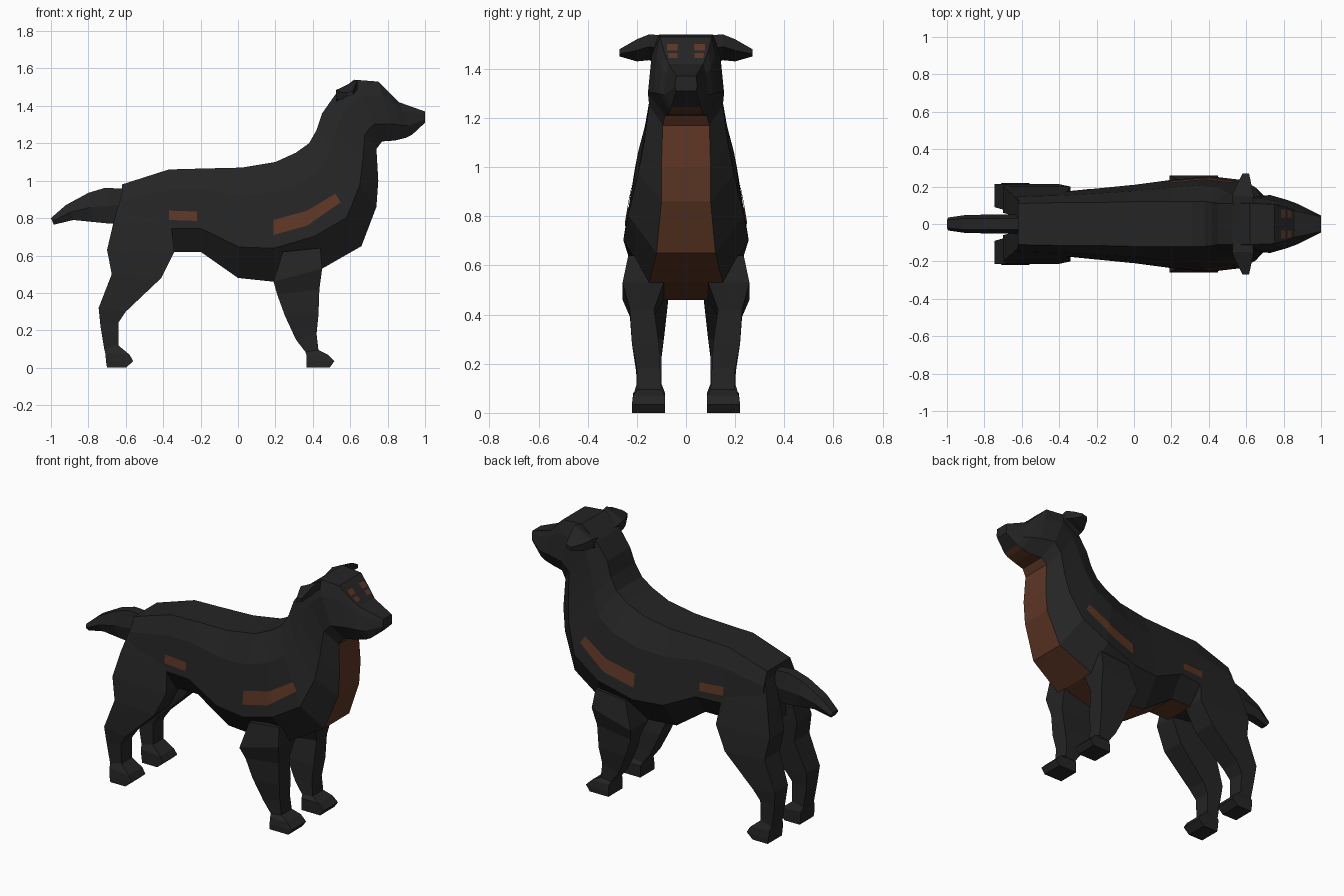
import bpy, bmesh
from mathutils import Vector
from mathutils.bvhtree import BVHTree

if "Cube" in bpy.data.objects:
    bpy.data.objects.remove(bpy.data.objects["Cube"])


def material(name, rgb):
    m = bpy.data.materials.new(name)
    m.diffuse_color = (*rgb, 1)
    m.use_nodes = True
    m.node_tree.nodes["Principled BSDF"].inputs["Base Color"].default_value = m.diffuse_color
    return m


BLACK = material("charcoal fur", (0.018, 0.018, 0.018))
TAN = material("tan fur", (0.11, 0.037, 0.018))


def make(name, bm, mats):
    me = bpy.data.meshes.new(name)
    bm.to_mesh(me)
    for m in mats:
        me.materials.append(m)
    ob = bpy.data.objects.new(name, me)
    bpy.context.collection.objects.link(ob)
    return ob


def loft(rings, tan=lambda ring, side: False):
    """Skin a list of equal-length point rings, with capped ends."""
    bm = bmesh.new()
    vs = [[bm.verts.new(p) for p in r] for r in rings]
    n = len(rings[0])
    for i in range(len(vs) - 1):
        for k in range(n):
            j = (k + 1) % n
            f = bm.faces.new((vs[i][k], vs[i][j], vs[i + 1][j], vs[i + 1][k]))
            f.material_index = int(tan(i, k))
    bm.faces.new(vs[0])
    bm.faces.new(vs[-1])
    bmesh.ops.recalc_face_normals(bm, faces=bm.faces)
    return bm


# Body, neck and head: top x, z, bottom x, z, half-widths top / widest / bottom
BODY = [
    (-.62, .98, -.63, .66, .11, .165, .10),
    (-.37, 1.06, -.34, .62, .115, .175, .10),
    (-.19, 1.065, -.20, .62, .115, .19, .10),
    (.02, 1.07, .0, .48, .12, .21, .09),
    (.20, 1.10, .19, .46, .12, .235, .08),
    (.31, 1.15, .45, .53, .12, .255, .15),
    (.38, 1.20, .66, .65, .12, .235, .12),
    (.42, 1.27, .74, .86, .115, .195, .10),
    (.45, 1.36, .75, 1.0, .11, .17, .10),
    (.52, 1.46, .74, 1.17, .11, .15, .095),
    (.62, 1.54, .77, 1.21, .11, .155, .085),
    (.75, 1.53, .84, 1.215, .105, .13, .07),
    (.81, 1.47, .90, 1.23, .09, .108, .065),
    (.86, 1.42, .93, 1.245, .07, .09, .06),
    (1.0, 1.37, 1.0, 1.31, .04, .045, .04),
]


def body_ring(xt, zt, xb, zb, wt, wm, wb):
    half = [(w, xt + (xb - xt) * t, zt + (zb - zt) * t)
            for w, t in ((wt, 0), (wt + .65 * (wm - wt), .25), (wm, .72), (wb, 1))]
    return ([(x, w, z) for w, x, z in half] +
            [(x, -w, z) for w, x, z in reversed(half)])


# The throat, chest and belly strip is tan
body_bm = loft([body_ring(*r) for r in BODY],
               lambda i, k: k == 3 and 1 <= i <= 12)
make("body", body_bm, [BLACK, TAN])
tree = BVHTree.FromBMesh(body_bm)

# Legs: back x, z, front x, z, inner y, outer y
HIND = [
    (-.615, .95, -.42, .95, .05, .125),
    (-.665, .78, -.36, .78, .05, .17),
    (-.70, .63, -.34, .62, .06, .20),
    (-.675, .50, -.41, .48, .07, .215),
    (-.745, .32, -.60, .30, .09, .215),
    (-.735, .22, -.64, .24, .10, .205),
    (-.715, .10, -.64, .12, .10, .20),
    (-.71, .08, -.58, .07, .085, .215),
    (-.705, .03, -.56, .035, .085, .22),
    (-.70, 0, -.60, 0, .085, .22),
]
FRONT = [
    (.24, .62, .44, .64, .10, .235),
    (.19, .46, .45, .53, .09, .258),
    (.21, .39, .435, .42, .13, .228),
    (.25, .28, .43, .28, .11, .22),
    (.31, .15, .42, .18, .105, .20),
    (.36, .085, .43, .095, .10, .20),
    (.365, .07, .48, .07, .085, .215),
    (.365, .03, .515, .035, .085, .22),
    (.365, 0, .49, 0, .085, .22),
]
for name, rows in (("hind_leg", HIND), ("front_leg", FRONT)):
    for s, side in ((1, "left"), (-1, "right")):
        make(f"{name}_{side}", loft([
            [(xb, s * a, zb), (xb, s * b, zb), (xf, s * b, zf), (xf, s * a, zf)]
            for xb, zb, xf, zf, a, b in rows]), [BLACK])

# Tail: top x, z, bottom x, z, half-width
TAIL = [(-.58, .955, -.58, .78, .05), (-.71, .962, -.68, .77, .05),
        (-.80, .935, -.78, .78, .05), (-.92, .87, -.88, .79, .048),
        (-1.0, .80, -.985, .765, .035)]
make("tail", loft([
    [(xt, .6 * w, zt), ((xt + xb) / 2, w, (zt + zb) / 2), (xb, .6 * w, zb),
     (xb, -.6 * w, zb), ((xt + xb) / 2, -w, (zt + zb) / 2), (xt, -.6 * w, zt)]
    for xt, zt, xb, zb, w in TAIL]), [BLACK])

# Floppy ears: y, back x, front x, back z, front z, thickness
EAR = [(.08, .53, .63, 1.47, 1.535, .06), (.15, .525, .64, 1.485, 1.54, .05),
       (.20, .545, .63, 1.475, 1.52, .045), (.27, .58, .615, 1.47, 1.48, .02)]
for s, side in ((1, "left"), (-1, "right")):
    make(f"ear_{side}", loft([
        [(xb, s * y, zb), (xf, s * y, zf), (xf, s * y, zf - t), (xb, s * y, zb - t)]
        for y, xb, xf, zb, zf, t in EAR]), [BLACK])


def patch(name, quads, to_ray, n=6):
    """Lay flat 2D quads on the body surface as a thin tan marking."""
    bm = bmesh.new()
    for a, b, c, d in quads:
        a, b, c, d = map(Vector, (a, b, c, d))
        grid = []
        for i in range(n + 1):
            lo, hi = a.lerp(b, i / n), d.lerp(c, i / n)
            row = []
            for j in range(n + 1):
                origin, ray = to_ray(lo.lerp(hi, j / n))
                hit = tree.ray_cast(origin, ray)[0]
                row.append(bm.verts.new(hit - ray * .005))
            grid.append(row)
        for i in range(n):
            for j in range(n):
                f = bm.faces.new((grid[i][j], grid[i + 1][j],
                                  grid[i + 1][j + 1], grid[i][j + 1]))
                f.normal_update()
                if f.normal.dot(ray) > 0:
                    f.normal_flip()
    make(name, bm, [TAN])


# Shoulder and flank markings on both sides, brow spots on the face
SHOULDER = [((.19, .71), (.37, .76), (.37, .84), (.19, .79)),
            ((.37, .76), (.55, .885), (.52, .93), (.37, .84))]
FLANK = [((-.37, .79), (-.22, .785), (-.22, .835), (-.37, .84))]
BROW = [((.035, 1.475), (.078, 1.475), (.078, 1.50), (.032, 1.50)),
        ((.035, 1.443), (.07, 1.443), (.074, 1.465), (.035, 1.465))]
for s, side in ((1, "left"), (-1, "right")):
    from_side = lambda p: (Vector((p.x, s, p.y)), Vector((0, -s, 0)))
    from_front = lambda p: (Vector((2, s * p.x, p.y)), Vector((-1, 0, 0)))
    patch(f"shoulder_marking_{side}", SHOULDER, from_side)
    patch(f"flank_marking_{side}", FLANK, from_side)
    patch(f"brow_spots_{side}", BROW, from_front, 3)
